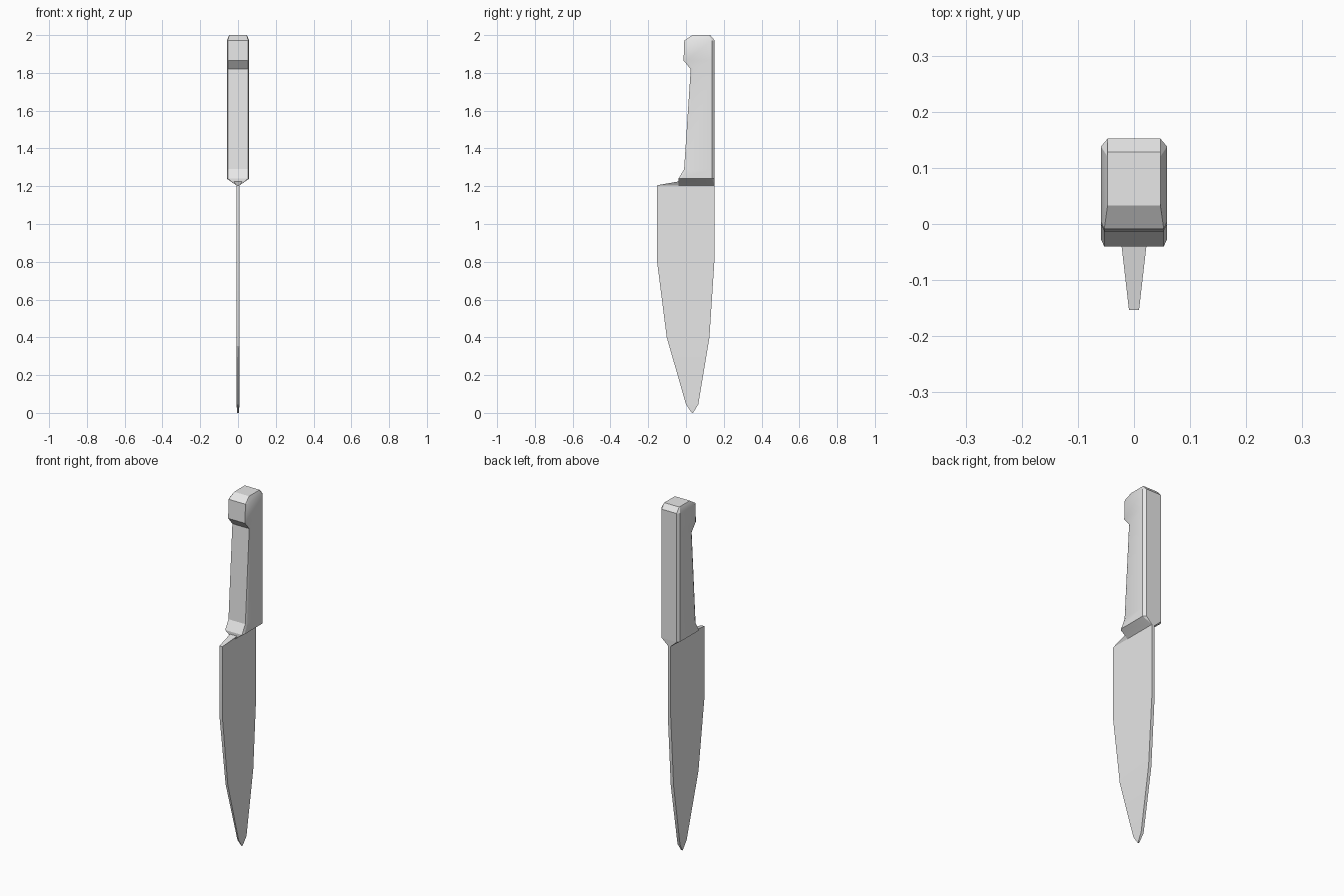
import bpy, bmesh, math

if "Cube" in bpy.data.objects:
    bpy.data.objects.remove(bpy.data.objects["Cube"], do_unlink=True)

grey = bpy.data.materials.new("plain grey")
grey.use_nodes = True
colour = (0.8, 0.8, 0.8, 1)
grey.diffuse_color = colour
grey.node_tree.nodes["Principled BSDF"].inputs["Base Color"].default_value = colour


def finish(name, bm):
    bmesh.ops.remove_doubles(bm, verts=bm.verts, dist=0.0005)
    bmesh.ops.recalc_face_normals(bm, faces=bm.faces)
    mesh = bpy.data.meshes.new(name)
    bm.to_mesh(mesh)
    bm.free()
    mesh.materials.append(grey)
    obj = bpy.data.objects.new(name, mesh)
    bpy.context.collection.objects.link(obj)
    bpy.ops.object.select_all(action="DESELECT")
    obj.select_set(True)
    bpy.context.view_layer.objects.active = obj
    bpy.ops.object.shade_smooth_by_angle(angle=math.radians(25))


def mirrored(half):
    """Close a half section, listed front to back, across the x = 0 plane."""
    return half + [(-x, y, z) for x, y, z in reversed(half)]


def loft(name, rings):
    bm = bmesh.new()
    loops = [[bm.verts.new(p) for p in ring] for ring in rings]
    for a, b in zip(loops, loops[1:]):
        for i in range(len(a)):
            j = (i + 1) % len(a)
            bm.faces.new((a[i], a[j], b[j], b[i]))
    bm.faces.new(loops[0])
    bm.faces.new(loops[-1])
    finish(name, bm)


def hull(name, points):
    bm = bmesh.new()
    for p in points:
        bm.verts.new(p)
    bmesh.ops.convex_hull(bm, input=bm.verts)
    bmesh.ops.dissolve_limit(bm, angle_limit=0.01, verts=bm.verts, edges=bm.edges)
    finish(name, bm)


# Blade: height, cutting edge, spine, half thickness at the edge
T = 0.009
blade = [(0.0, 0.031, 0.037, 0.002), (0.045, 0.0, 0.065, 0.004),
         (0.4, -0.102, 0.124, 0.007), (0.8, -0.153, 0.15, T), (1.205, -0.153, 0.15, T)]
loft("blade", [mirrored([(e, front, z), (max(e, min(T, e * 2)), back, z)])
               for z, front, back, e in blade])


# Handle: chamfered section swept along the grip outline
def grip(z, front, back=0.152, w=0.059):
    return mirrored([(w - 0.006, front, z), (w, front + 0.013, z),
                     (w, back - 0.014, z), (w - 0.012, back, z)])


base = grip(1.24, -0.04)
top = mirrored([(0.047, 0.033, 2.0), (0.047, 0.04, 2.0),
                (0.047, 0.12, 2.0), (0.047, 0.128, 2.0)])
loft("handle", [base, grip(1.29, -0.01), grip(1.82, 0.025), grip(1.865, -0.013),
                grip(1.972, -0.009), top])

# Bolster and the small ramp down to the heel
neck = mirrored([(0.022, -0.04, 1.225), (T, -0.04, 1.205)])
hull("bolster", base + neck + [(T, 0.15, 1.205), (-T, 0.15, 1.205)])
hull("heel_ramp", neck + [(T, -0.153, 1.205), (-T, -0.153, 1.205)])
